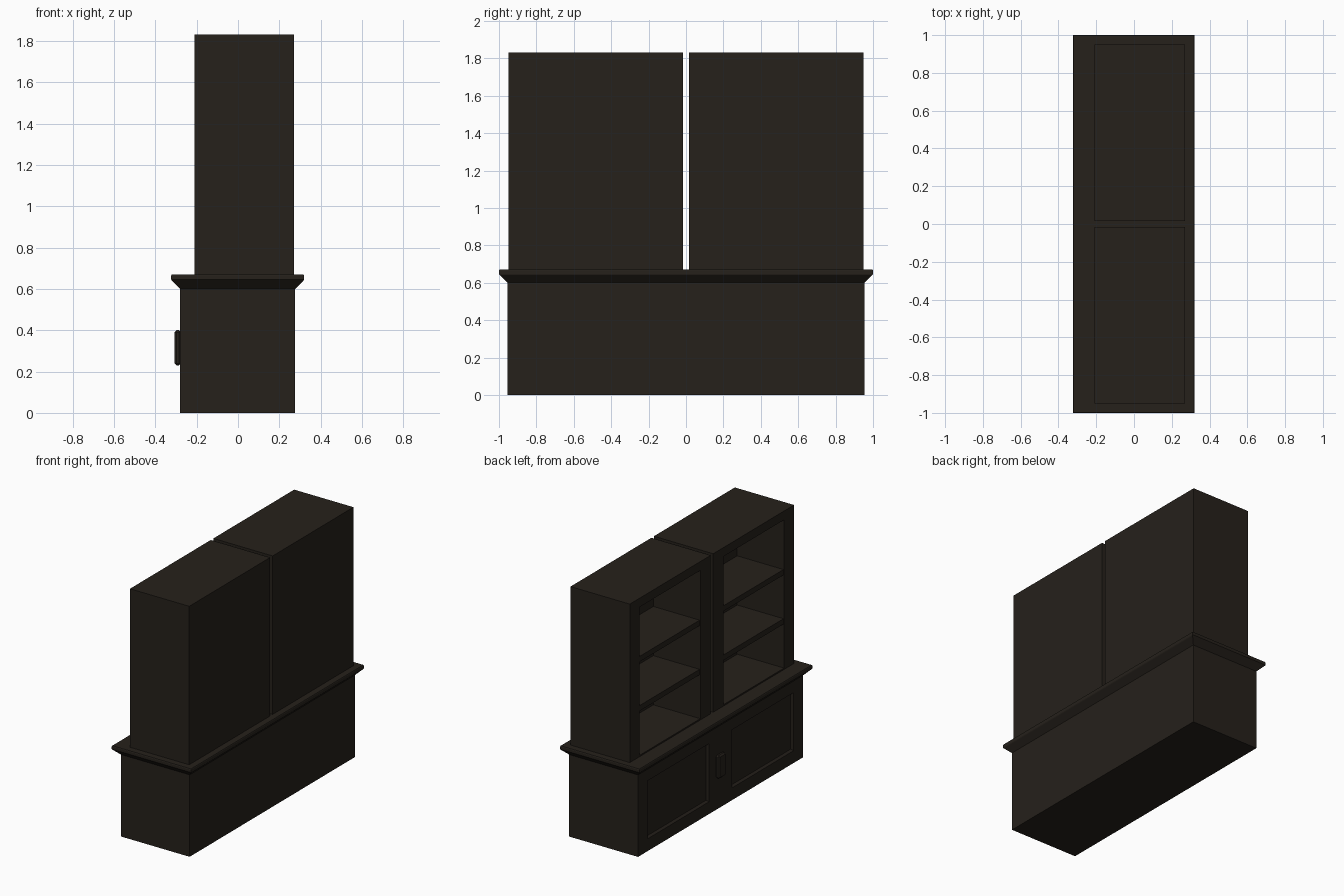
import bpy, bmesh

if "Cube" in bpy.data.objects:
    bpy.data.objects.remove(bpy.data.objects["Cube"])

wood = bpy.data.materials.new("dark_wood")
wood.diffuse_color = (0.019, 0.015, 0.011, 1)
wood.use_nodes = True
wood.node_tree.nodes["Principled BSDF"].inputs["Base Color"].default_value = wood.diffuse_color


def add_mesh(name, bm):
    bmesh.ops.recalc_face_normals(bm, faces=bm.faces)
    mesh = bpy.data.meshes.new(name)
    bm.to_mesh(mesh)
    bm.free()
    obj = bpy.data.objects.new(name, mesh)
    bpy.context.collection.objects.link(obj)
    mesh.materials.append(wood)
    return obj


def stack(name, rings):
    """Solid lofted through horizontal rectangles (x0, x1, y0, y1, z)."""
    bm = bmesh.new()
    loops = [[bm.verts.new(p) for p in ((a, c, z), (b, c, z), (b, d, z), (a, d, z))]
             for a, b, c, d, z in rings]
    for lo, hi in zip(loops, loops[1:]):
        for i in range(4):
            j = (i + 1) % 4
            bm.faces.new((lo[i], lo[j], hi[j], hi[i]))
    bm.faces.new(loops[0])
    bm.faces.new(loops[-1])
    return add_mesh(name, bm)


def box(name, x, y, z):
    return stack(name, [(*x, *y, z[0]), (*x, *y, z[1])])


def bevel(obj, width, segments=1):
    mod = obj.modifiers.new("bevel", 'BEVEL')
    mod.width = width
    mod.segments = segments
    return obj


def open_box(name, x, y, z, opening_y, opening_z, back_x, rim=0.0):
    """Box whose -x side has a pocket; rim slopes the pocket's edges inward."""
    bm = bmesh.new()

    def ring(px, ys, zs, inset=0.0):
        a, b, c, d = ys[0] + inset, ys[1] - inset, zs[0] + inset, zs[1] - inset
        return [bm.verts.new((px, *p)) for p in ((a, c), (b, c), (b, d), (a, d))]

    rings = [ring(x[1], y, z), ring(x[0], y, z), ring(x[0], opening_y, opening_z),
             ring(back_x, opening_y, opening_z, rim)]
    for lo, hi in zip(rings, rings[1:]):
        for i in range(4):
            j = (i + 1) % 4
            bm.faces.new((lo[i], lo[j], hi[j], hi[i]))
    bm.faces.new(rings[0])
    bm.faces.new(rings[-1])
    return add_mesh(name, bm)


# Lower cabinet: two halves meeting in the middle, each with a sunken panel
for side, s in (("left", 1), ("right", -1)):
    span = lambda a, b: tuple(sorted((s * a, s * b)))
    open_box(f"base_{side}", (-0.28, 0.277), span(0, 0.955), (0, 0.61),
             span(0.135, 0.845), (0.09, 0.515), -0.265, 0.012)

    # Upper bookcase with thick sides and back
    open_box(f"bookcase_{side}", (-0.21, 0.27), span(0.015, 0.95), (0.665, 1.83),
             span(0.135, 0.835), (0.68, 1.765), 0.17)

    # Two shelves per bookcase
    for i, top in enumerate((1.04, 1.40)):
        box(f"shelf_{side}_{i + 1}", (-0.205, 0.175), span(0.13, 0.84), (top - 0.04, top))

# Moulded counter top with a sloped underside
counter = stack("counter_top", [
    (-0.28, 0.277, -0.955, 0.955, 0.60),
    (-0.32, 0.317, -0.995, 0.995, 0.64),
    (-0.323, 0.32, -1.0, 1.0, 0.645),
    (-0.323, 0.32, -1.0, 1.0, 0.665),
    (-0.32, 0.317, -0.997, 0.997, 0.67)])

# Door pull between the panels
bevel(box("door_pull", (-0.308, -0.275), (-0.025, 0.055), (0.23, 0.40)), 0.01)
